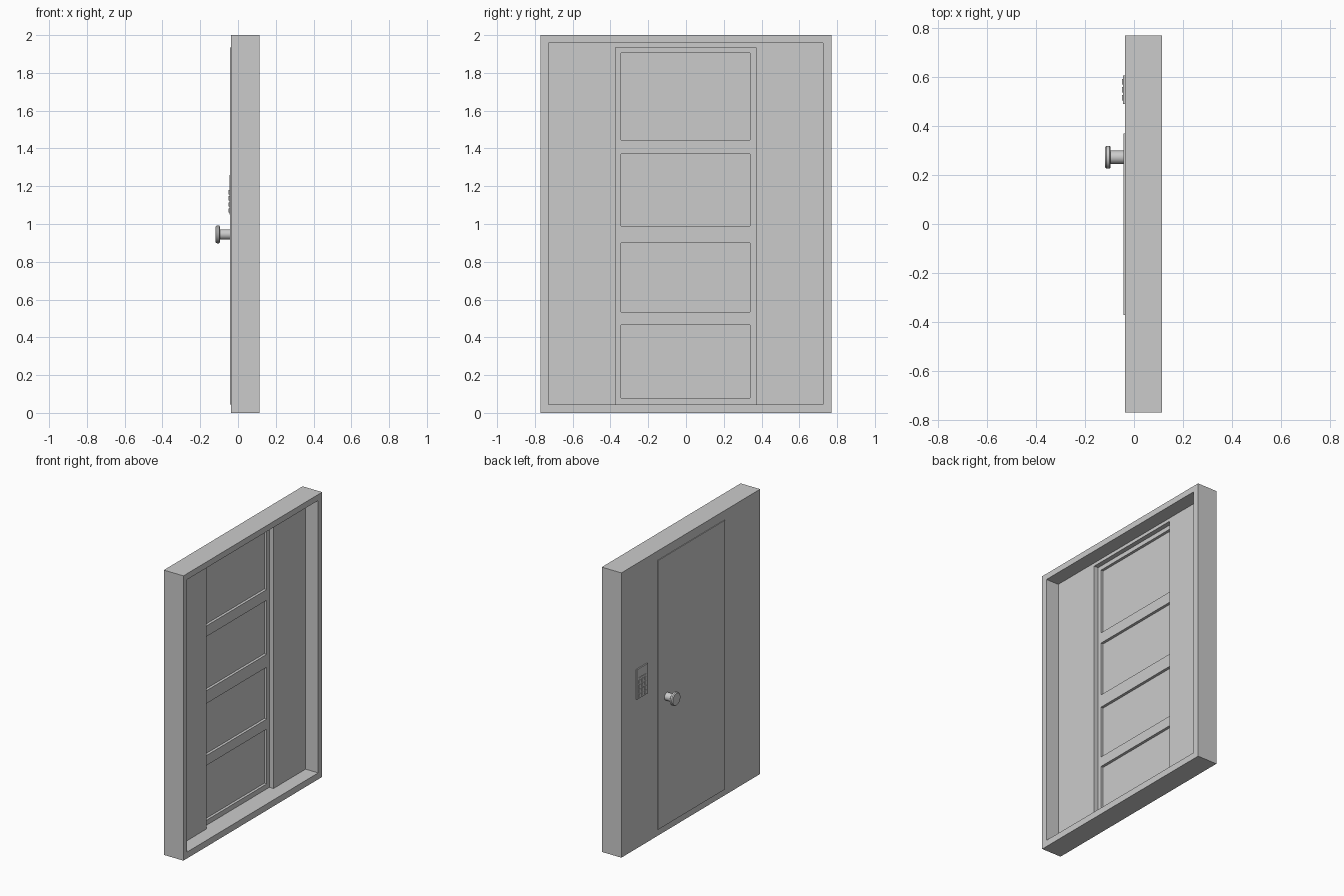
import bpy
import bmesh
import math
from mathutils import Matrix, Vector

if "Cube" in bpy.data.objects:
    bpy.data.objects.remove(bpy.data.objects["Cube"], do_unlink=True)

grey = bpy.data.materials.new("plain_grey")
grey.use_nodes = True
grey.diffuse_color = (0.6, 0.6, 0.6, 1)
grey.node_tree.nodes["Principled BSDF"].inputs["Base Color"].default_value = (0.6, 0.6, 0.6, 1)


def add_box(bm, x, y, z):
    """Box spanning the given (low, high) ranges."""
    size = Vector((x[1] - x[0], y[1] - y[0], z[1] - z[0]))
    mid = Vector((sum(x) / 2, sum(y) / 2, sum(z) / 2))
    bmesh.ops.create_cube(bm, size=1, matrix=Matrix.Translation(mid) @ Matrix.Diagonal(size).to_4x4())


def finish(name, bm):
    mesh = bpy.data.meshes.new(name)
    bm.to_mesh(mesh)
    bm.free()
    mesh.materials.append(grey)
    obj = bpy.data.objects.new(name, mesh)
    bpy.context.collection.objects.link(obj)
    return obj


def boxes(name, *ranges):
    bm = bmesh.new()
    for r in ranges:
        add_box(bm, *r)
    return finish(name, bm)


def cut(obj, cutter):
    mod = obj.modifiers.new("cut", "BOOLEAN")
    mod.operation = "DIFFERENCE"
    mod.solver = "EXACT"
    mod.object = cutter
    cutter.hide_render = True
    cutter.hide_set(True)
    cutter.display_type = "WIRE"


BACK, FRONT = -0.037, 0.115
DOOR_Y, DOOR_Z = (-0.373, 0.37), (0.045, 1.935)

# Wall slab: recessed inside a rim, with a doorway cut through
wall = boxes("wall", ((BACK, FRONT), (-0.77, 0.77), (0, 2)))
cut(wall, boxes("recess_cutter", ((0.017, 0.3), (-0.728, 0.726), (0.045, 1.958))))
cut(wall, boxes("doorway_cutter", ((-0.3, 0.1), DOOR_Y, DOOR_Z)))

# Door leaf with four sunken panels on the inner side
door = boxes("door", ((BACK - 0.005, -0.015), DOOR_Y, DOOR_Z))
panels = [(0.08, 0.465), (0.535, 0.90), (0.99, 1.37), (1.445, 1.905)]
cut(door, boxes("panel_cutter", *[((-0.034, 0.1), (-0.345, 0.34), z) for z in panels]))

# Door knob: profile of (radius, x) spun around the x axis
profile = [(0.027, -0.04), (0.027, -0.096), (0.042, -0.096), (0.047, -0.1),
           (0.047, -0.112), (0.042, -0.118), (0, -0.118)]
bm = bmesh.new()
verts = [bm.verts.new((x, r, 0)) for r, x in profile]
edges = [bm.edges.new(pair) for pair in zip(verts, verts[1:])]
bmesh.ops.spin(bm, geom=verts + edges, cent=(0, 0, 0), axis=(1, 0, 0),
               angle=math.tau, steps=32, use_duplicate=False)
bmesh.ops.remove_doubles(bm, verts=bm.verts, dist=0.0001)
bmesh.ops.recalc_face_normals(bm, faces=bm.faces)
knob = finish("knob", bm)
knob.location = (0, 0.273, 0.945)
bpy.context.view_layer.objects.active = knob
knob.select_set(True)
bpy.ops.object.shade_smooth_by_angle(angle=math.radians(35))

# Keypad: base plate, sunken display and a grid of keys
keypad = boxes("keypad", ((-0.046, BACK + 0.005), (0.49, 0.608), (1.05, 1.26)))
cut(keypad, boxes("display_cutter", ((-0.1, -0.043), (0.508, 0.59), (1.195, 1.242))))
boxes("keypad_keys", *[((-0.049, -0.04), (y - 0.011, y + 0.011), (z - 0.011, z + 0.011))
                       for y in (0.516, 0.549, 0.582)
                       for z in (1.072, 1.104, 1.136, 1.168)])
